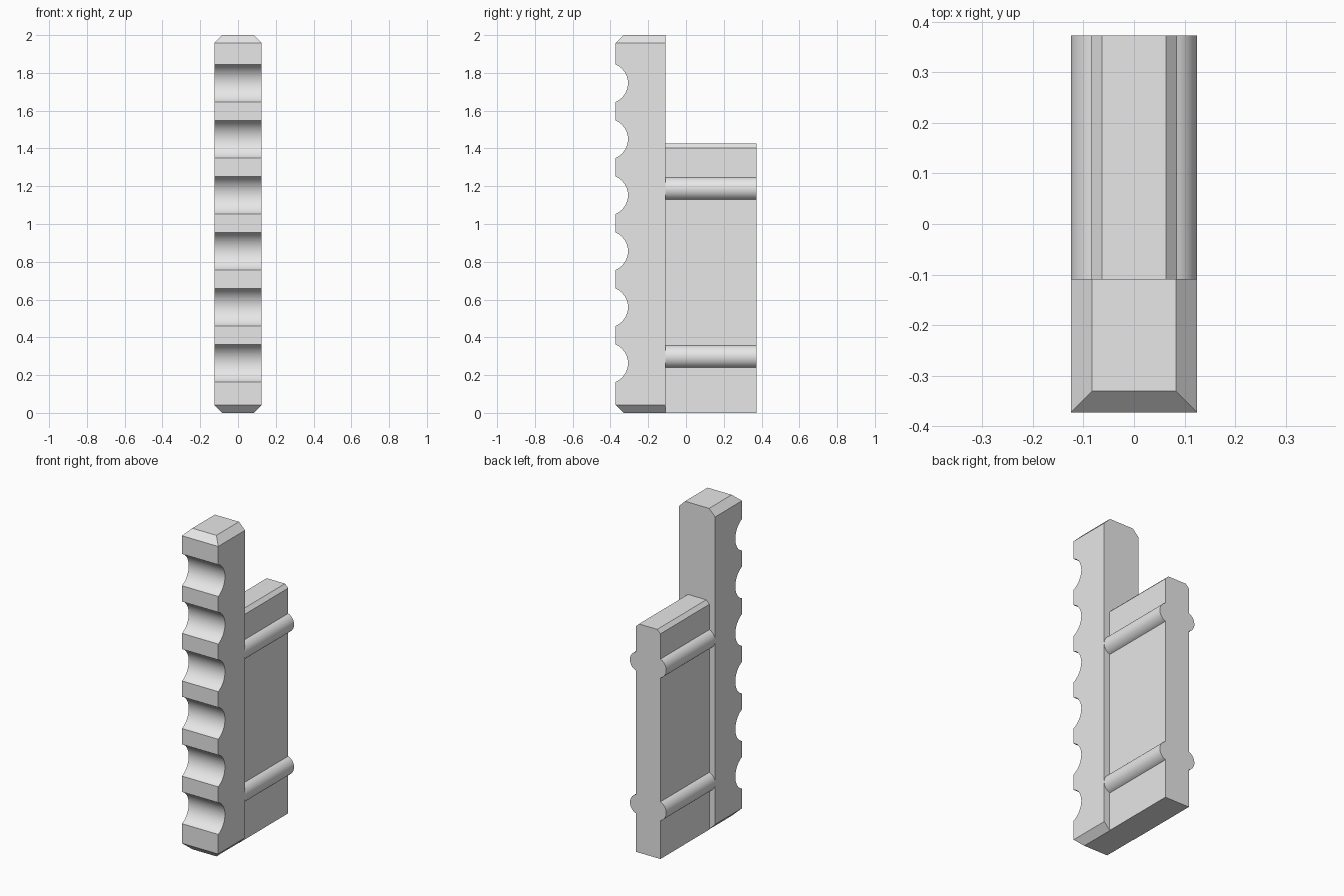
import bpy, bmesh, math
from mathutils import Vector

cube = bpy.data.objects.get("Cube")
if cube:
    bpy.data.objects.remove(cube)

grey = bpy.data.materials.new("plain_grey")
grey.use_nodes = True
COLOUR = (0.8, 0.8, 0.8, 1)
grey.diffuse_color = COLOUR
grey.node_tree.nodes["Principled BSDF"].inputs["Base Color"].default_value = COLOUR


def arc(u, v, r, start, end, n=20):
    """Points on an arc, angles in radians."""
    return [(u + r * math.cos(start + (end - start) * i / n),
             v + r * math.sin(start + (end - start) * i / n)) for i in range(n + 1)]


def prism(points, offset):
    """Extrude a closed outline of 3D points by an offset vector."""
    bm = bmesh.new()
    face = bm.faces.new([bm.verts.new(p) for p in points])
    geom = bmesh.ops.extrude_face_region(bm, geom=[face])["geom"]
    bmesh.ops.translate(bm, vec=offset, verts=[g for g in geom if isinstance(g, bmesh.types.BMVert)])
    bmesh.ops.recalc_face_normals(bm, faces=bm.faces)
    return bm


def finish(bm, name):
    bmesh.ops.recalc_face_normals(bm, faces=bm.faces)
    mesh = bpy.data.meshes.new(name)
    bm.to_mesh(mesh)
    bm.free()
    mesh.materials.append(grey)
    obj = bpy.data.objects.new(name, mesh)
    bpy.context.collection.objects.link(obj)
    bpy.ops.object.select_all(action="DESELECT")
    obj.select_set(True)
    bpy.context.view_layer.objects.active = obj
    bpy.ops.object.shade_smooth_by_angle(angle=math.radians(25))


HALF, FRONT, JOIN, BACK, TOP = 0.125, -0.373, -0.109, 0.373, 2.0
CHAMFER = 0.042

# Grip bar: side profile with six finger scallops, chamfered at front ends
chord, depth = 0.099, 0.066
radius = (chord ** 2 + depth ** 2) / (2 * depth)
swing = math.asin(chord / radius)
profile = [(JOIN, 0), (FRONT + CHAMFER, 0), (FRONT, CHAMFER)]
for i in range(6):
    profile += arc(FRONT + depth - radius, 0.263 + 0.2965 * i, radius, -swing, swing)
profile += [(FRONT, TOP - CHAMFER), (FRONT + CHAMFER, TOP), (JOIN, TOP)]
grip = prism([(-HALF, y, z) for y, z in profile], (2 * HALF, 0, 0))

# Chamfer the side edges of both ends of the grip
for side in (-1, 1):
    for end_z, up in ((0, -1), (TOP, 1)):
        cut = bmesh.ops.bisect_plane(
            grip, geom=grip.verts[:] + grip.edges[:] + grip.faces[:],
            plane_co=Vector((side * HALF, 0, end_z - up * CHAMFER)),
            plane_no=Vector((side, 0, up)), clear_outer=True, dist=1e-6)
        edges = [e for e in grip.edges if e.is_boundary]
        bmesh.ops.holes_fill(grip, edges=edges, sides=0)
finish(grip, "scalloped_grip")

# Back plate: outline with two rounded ribs per side, extruded to the back
plate_half, plate_top, bevel, rib = 0.085, 1.425, 0.022, 0.0625
rib_x = HALF - rib
rib_swing = math.acos((plate_half - rib_x) / rib)
right = [(plate_half, 0)]
for z in (0.298, 1.187):
    right += arc(rib_x, z, rib, -rib_swing, rib_swing)
right += [(plate_half, plate_top - bevel), (plate_half - bevel, plate_top)]
outline = right + [(-x, z) for x, z in reversed(right)]
finish(prism([(x, JOIN, z) for x, z in outline], (0, BACK - JOIN, 0)), "ribbed_back_plate")
